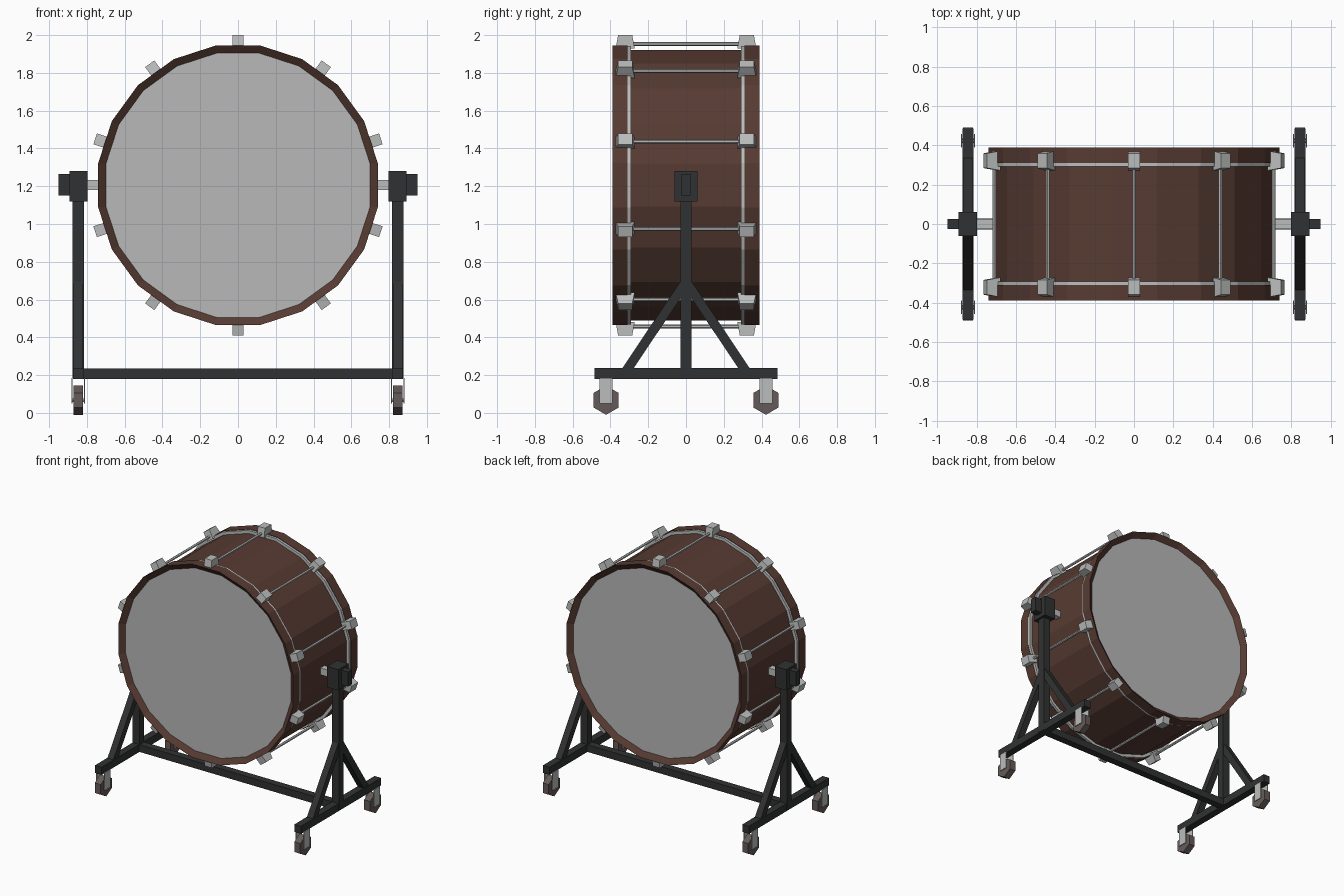
import bpy, bmesh, math
from mathutils import Matrix, Vector

if "Cube" in bpy.data.objects:
    bpy.data.objects.remove(bpy.data.objects["Cube"], do_unlink=True)

CENTRE = Vector((0, 0, 1.205))
SIDES = 20


def material(name, rgb):
    m = bpy.data.materials.new(name)
    m.use_nodes = True
    m.diffuse_color = (*rgb, 1)
    m.node_tree.nodes["Principled BSDF"].inputs["Base Color"].default_value = (*rgb, 1)
    return m


WOOD = material("brown wood", (0.095, 0.044, 0.032))
SKIN = material("drum skin grey", (0.48, 0.48, 0.48))
METAL = material("light metal", (0.5, 0.51, 0.51))
BLACK = material("black frame", (0.03, 0.031, 0.032))
WHEEL = material("wheel brown", (0.13, 0.105, 0.098))


def finish(name, bm, mat):
    bmesh.ops.recalc_face_normals(bm, faces=bm.faces)
    mesh = bpy.data.meshes.new(name)
    bm.to_mesh(mesh)
    bm.free()
    mesh.materials.append(mat)
    ob = bpy.data.objects.new(name, mesh)
    bpy.context.collection.objects.link(ob)
    return ob


def box(name, centre, size, mat, turn=Matrix(), taper=1.0):
    """Box; taper scales the y width of its top end."""
    bm = bmesh.new()
    bmesh.ops.create_cube(bm, size=1)
    for v in bm.verts:
        if v.co.z > 0:
            v.co.y *= taper
        v.co = Vector(centre) + turn @ Vector([a * b for a, b in zip(v.co, size)])
    return finish(name, bm, mat)


def cylinder(name, centre, radius, length, sides, turn, mat):
    bm = bmesh.new()
    bmesh.ops.create_cone(bm, cap_ends=True, segments=sides, radius1=radius,
                          radius2=radius, depth=length,
                          matrix=Matrix.Translation(centre) @ turn)
    return finish(name, bm, mat)


def ring(name, profile, mat):
    """Sweep a closed (apothem, y) profile round the drum axis."""
    bm = bmesh.new()
    loops = []
    for i in range(SIDES):
        a = (i + 0.5) * math.tau / SIDES
        k = 1 / math.cos(math.pi / SIDES)
        loops.append([bm.verts.new(CENTRE + Vector((r * k * math.cos(a), y, r * k * math.sin(a))))
                      for r, y in profile])
    n = len(profile)
    for i in range(SIDES):
        p, q = loops[i], loops[(i + 1) % SIDES]
        for j in range(n):
            bm.faces.new((p[j], p[(j + 1) % n], q[(j + 1) % n], q[j]))
    return finish(name, bm, mat)


ALONG_Y = Matrix.Rotation(math.pi / 2, 4, 'X')
DRUM_TURN = ALONG_Y @ Matrix.Rotation(math.pi / SIDES, 4, 'Z')
POLY = 1 / math.cos(math.pi / SIDES)

# Drum shell, heads, wooden hoops and metal rims
ring("shell", [(0.715, -0.33), (0.715, 0.33), (0.69, 0.33), (0.69, -0.33)], WOOD)
for s, end in ((-1, "front"), (1, "back")):
    ring(end + "_hoop", [(0.74, s * 0.39), (0.74, s * 0.31), (0.69, s * 0.31),
                         (0.70, s * 0.36)], WOOD)
    ring(end + "_rim", [(0.737, s * 0.312), (0.737, s * 0.292), (0.70, s * 0.292),
                        (0.70, s * 0.312)], METAL)
    cylinder(end + "_head", CENTRE + Vector((0, s * 0.35, 0)), 0.702 * POLY, 0.02,
             SIDES, DRUM_TURN, SKIN)

# Tension rods with a tapered claw at each end
for i in range(10):
    turn = Matrix.Rotation(i * math.tau / 10, 4, 'Y')
    out = turn @ Vector((0, 0, 1))
    cylinder("tension_rod", CENTRE + out * 0.748, 0.01, 0.6, 6, ALONG_Y, METAL)
    for s in (-1, 1):
        box("claw", CENTRE + out * 0.76 + Vector((0, s * 0.322, 0)),
            (0.06, 0.1, 0.07), METAL, turn, 0.75)

# Stand: crossbar plus mirrored end frames
box("crossbar", (0, 0, 0.208), (1.66, 0.055, 0.055), BLACK)
for s, side in ((-1, "right"), (1, "left")):
    x = s * 0.845
    box(side + "_post", (x, 0, 0.67), (0.06, 0.058, 0.97), BLACK)
    box(side + "_foot_bar", (x, 0, 0.208), (0.055, 0.97, 0.058), BLACK)
    box(side + "_clamp", (x, 0, 1.2), (0.095, 0.122, 0.16), BLACK)
    box(side + "_knob", (s * 0.92, 0, 1.208), (0.06, 0.05, 0.112), BLACK)
    box(side + "_axle", (s * 0.755, 0, 1.206), (0.11, 0.05, 0.052), METAL)
    for t, end in ((-1, "front"), (1, "back")):
        # Diagonal brace
        low, high = Vector((x, t * 0.325, 0.21)), Vector((x, 0, 0.695))
        d = high - low
        box(f"{side}_{end}_brace", (low + high) / 2, (0.05, 0.05, d.length), BLACK,
            Vector((0, 0, 1)).rotation_difference(d).to_matrix().to_4x4())
        # Caster: six-sided wheel between two thin plates
        y = t * 0.423
        cylinder(f"{side}_{end}_wheel", (x, y, 0.067), 0.077, 0.05, 6,
                 Matrix.Rotation(math.pi / 2, 4, 'Y') @ Matrix.Rotation(math.pi / 2, 4, 'Z'), WHEEL)
        for p in (-1, 1):
            box(f"{side}_{end}_caster_plate", (x + p * 0.033, y, 0.117),
                (0.006, 0.07, 0.135), METAL)
        cylinder(f"{side}_{end}_wheel_pin", (x, y, 0.067), 0.012, 0.066, 6,
                 Matrix.Rotation(math.pi / 2, 4, 'Y'), METAL)
